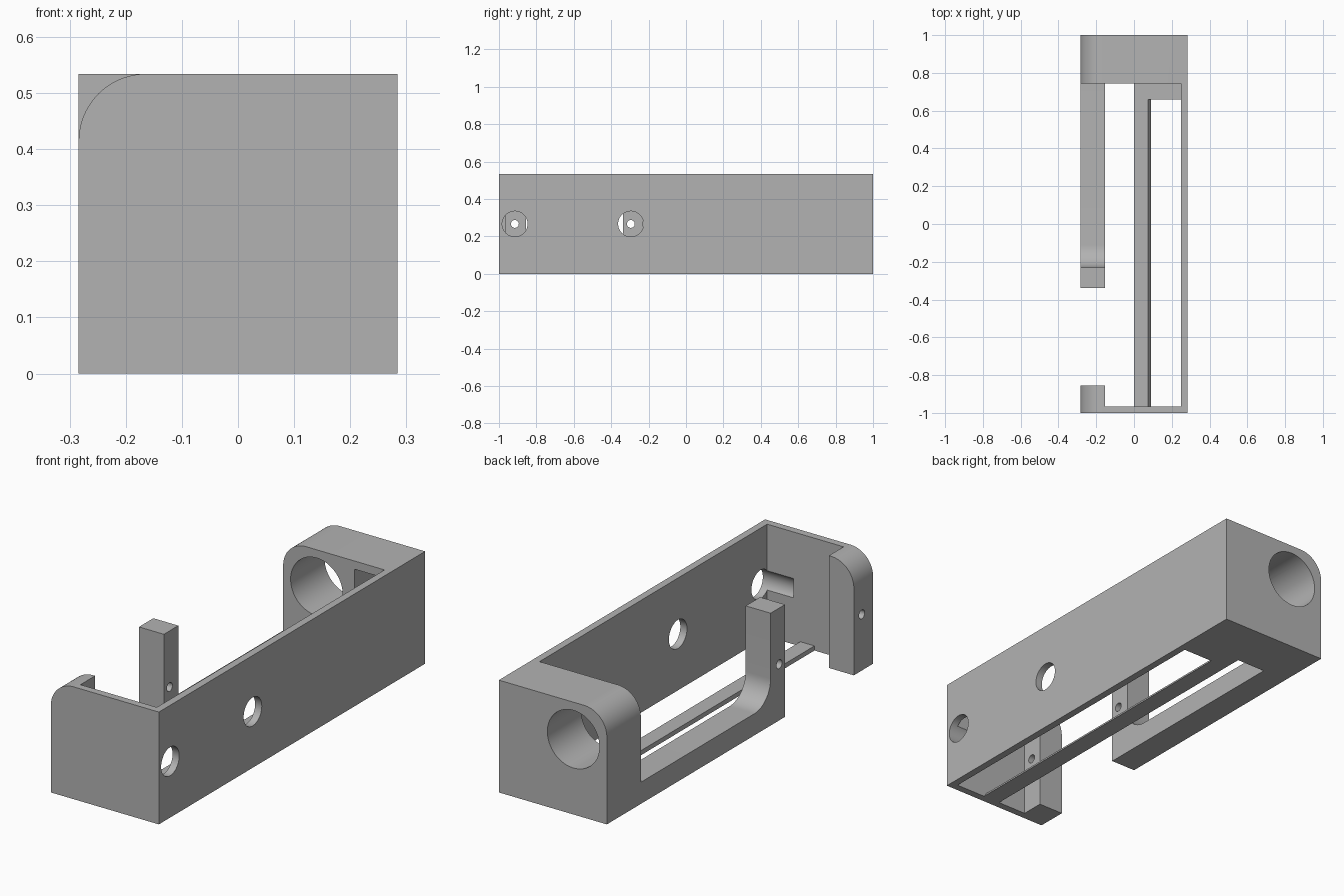
import bpy, bmesh, math
from mathutils import Vector

cube = bpy.data.objects.get("Cube")
if cube:
    bpy.data.objects.remove(cube, do_unlink=True)

# Main dimensions
LEFT, RIGHT = -0.284, 0.284
HEIGHT, SHEET = 0.534, 0.035
RAIL_X = -0.153          # inner side of the rail and posts
BLOCK_Y = 0.745          # front of the end block
FLOOR = 0.022

grey = bpy.data.materials.new("light grey")
grey.use_nodes = True
colour = (0.45, 0.45, 0.45, 1)
grey.diffuse_color = colour
grey.node_tree.nodes["Principled BSDF"].inputs["Base Color"].default_value = colour


def prism(name, points, axis, start, end):
    """Extrude a 2D profile along x (points are y, z) or y (points are x, z)."""
    def place(p, d):
        return (d, p[0], p[1]) if axis == "x" else (p[0], d, p[1])
    bm = bmesh.new()
    face = bm.faces.new([bm.verts.new(place(p, start)) for p in points])
    moved = bmesh.ops.extrude_face_region(bm, geom=[face])["geom"]
    shift = Vector(place((0, 0), end - start))
    bmesh.ops.translate(bm, vec=shift,
                        verts=[g for g in moved if isinstance(g, bmesh.types.BMVert)])
    bmesh.ops.recalc_face_normals(bm, faces=bm.faces)
    mesh = bpy.data.meshes.new(name)
    bm.to_mesh(mesh)
    bm.free()
    mesh.materials.append(grey)
    obj = bpy.data.objects.new(name, mesh)
    bpy.context.collection.objects.link(obj)
    return obj


def box(name, x0, x1, y0, y1, z0, z1):
    return prism(name, [(x0, z0), (x1, z0), (x1, z1), (x0, z1)], "y", y0, y1)


def arc(cx, cz, radius, a0, a1, steps):
    angles = [math.radians(a0 + (a1 - a0) * i / steps) for i in range(steps + 1)]
    return [(cx + radius * math.cos(a), cz + radius * math.sin(a)) for a in angles]


def rod(name, axis, c, z, radius, start, end, steps=48):
    return prism(name, arc(c, z, radius, 0, 360, steps)[:-1], axis, start, end)


def rounded(right):
    """End profile with the upper corner on the rail side rounded."""
    r = 0.12
    return [(LEFT, 0), (right, 0), (right, HEIGHT)] + \
        arc(LEFT + r, HEIGHT - r, r, 90, 180, 20)


def combine(target, other, operation):
    mod = target.modifiers.new(operation.lower(), "BOOLEAN")
    mod.operation, mod.solver, mod.object = operation, "EXACT", other
    bpy.context.view_layer.update()
    result = target.evaluated_get(bpy.context.evaluated_depsgraph_get())
    mesh = bpy.data.meshes.new_from_object(result)
    target.modifiers.clear()
    target.data = mesh
    bpy.data.objects.remove(other, do_unlink=True)


# Solid parts: end block, front plate with its post, side wall
housing = prism("housing", rounded(RIGHT), "y", BLOCK_Y, 1)
front_plate = prism("front_plate", rounded(RIGHT), "y", -1, -1 + SHEET)
front_post = prism("front_post", rounded(RAIL_X), "y", -1, -0.855)
side_wall = box("side_wall", RIGHT - SHEET, RIGHT, -1, 1, 0, HEIGHT)

# Low rail that curves up into the middle post
rail_top, post_back, bend = 0.103, -0.23, 0.12
rail = prism("rail_and_post",
             [(-0.338, 0), (0.8, 0), (0.8, rail_top)]
             + arc(post_back + bend, rail_top + bend, bend, 270, 180, 16)
             + [(post_back, HEIGHT), (-0.338, HEIGHT)], "x", LEFT, RAIL_X)

# Floor ledge beside the block and the long strip with a sloped edge
ledge = box("floor_ledge", 0, RIGHT - 0.01, 0.66, 0.8, 0, FLOOR)
strip = prism("floor_strip", [(0, 0), (0.09, 0), (0.075, FLOOR), (0, FLOOR)],
              "y", -0.98, 0.7)

for part in (front_plate, front_post, side_wall, rail, ledge, strip):
    combine(housing, part, "UNION")

# Openings: large bore, block pocket, wall holes and screw holes in the posts
cutters = [rod("bore", "y", -0.108, 0.358, 0.137, 0.7, 1.1, 64),
           box("pocket", 0.09, RIGHT - SHEET, 0.7, 0.96, FLOOR, 0.495)]
for y in (-0.915, -0.295):
    cutters.append(rod("wall_hole", "x", y, 0.267, 0.068, 0.11, 0.4))
    cutters.append(rod("screw_hole", "x", y, 0.267, 0.021, -0.4, -0.1, 24))
for cutter in cutters:
    cutter.hide_render = True
    combine(housing, cutter, "DIFFERENCE")

# Merge flat neighbours and keep the edges sharp
bm = bmesh.new()
bm.from_mesh(housing.data)
bmesh.ops.remove_doubles(bm, verts=bm.verts, dist=0.0001)
bmesh.ops.dissolve_limit(bm, angle_limit=math.radians(0.5),
                         verts=bm.verts, edges=bm.edges)
bm.to_mesh(housing.data)
bm.free()
bpy.ops.object.select_all(action="DESELECT")
housing.select_set(True)
bpy.context.view_layer.objects.active = housing
bpy.ops.object.shade_smooth_by_angle(angle=math.radians(30))
